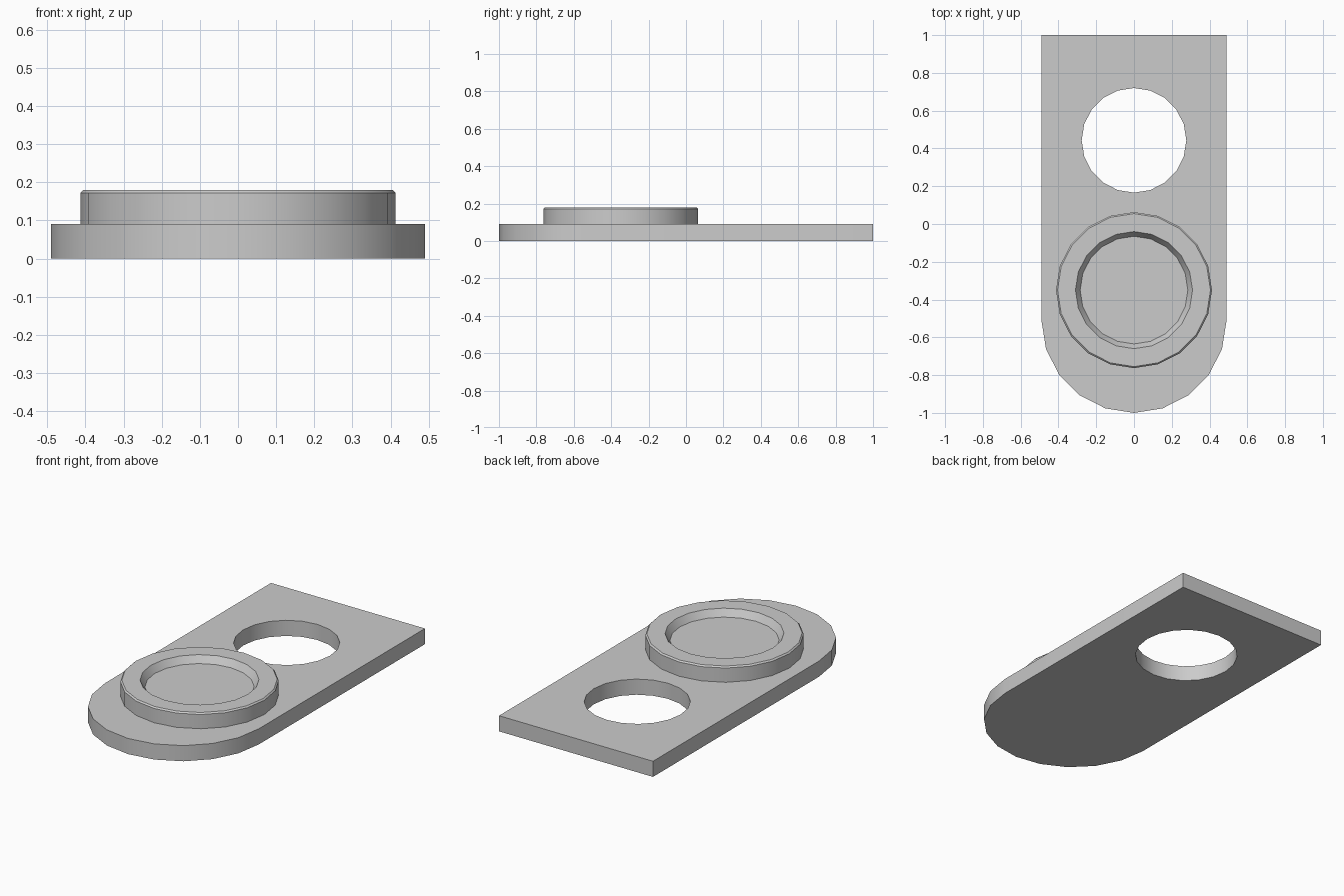
import bpy, bmesh
from math import cos, sin, pi

if "Cube" in bpy.data.objects:
    bpy.data.objects.remove(bpy.data.objects["Cube"])

SIDES = 20


def circle(r, cy, z=0.0, start=0, count=SIDES):
    """Points on a 20-sided circle centred on x = 0."""
    return [(r * cos(2 * pi * (start + i) / SIDES),
             cy + r * sin(2 * pi * (start + i) / SIDES), z) for i in range(count)]


def finish(bm, name):
    bmesh.ops.recalc_face_normals(bm, faces=bm.faces)
    mesh = bpy.data.meshes.new(name)
    bm.to_mesh(mesh)
    bm.free()
    obj = bpy.data.objects.new(name, mesh)
    bpy.context.collection.objects.link(obj)
    bpy.ops.object.select_all(action='DESELECT')
    obj.select_set(True)
    bpy.context.view_layer.objects.active = obj
    bpy.ops.object.shade_smooth_by_angle(angle=0.5)
    return obj


# base plate: square at the back, rounded at the front, with a round through hole
bm = bmesh.new()
outline = [(0.49, 1, 0), (-0.49, 1, 0)] + circle(0.49, -0.51, start=10, count=11)
edges = []
for loop in (outline, circle(0.277, 0.443)):
    verts = [bm.verts.new(p) for p in loop]
    edges += [bm.edges.new((verts[i - 1], verts[i])) for i in range(len(verts))]
bmesh.ops.triangle_fill(bm, edges=edges, use_beauty=True, normal=(0, 0, 1))
ext = bmesh.ops.extrude_face_region(bm, geom=bm.faces[:], use_keep_orig=True)
top = [v for v in ext["geom"] if isinstance(v, bmesh.types.BMVert)]
bmesh.ops.translate(bm, verts=top, vec=(0, 0, 0.09))
finish(bm, "base_plate")

# raised round dish: chamfered rim, sloping inner wall and flat floor
bm = bmesh.new()
profile = [(0.413, 0.09), (0.413, 0.172), (0.405, 0.18), (0.31, 0.18), (0.285, 0.14)]
rings = [[bm.verts.new(p) for p in circle(r, -0.35, z)] for r, z in profile]
for a, b in zip(rings, rings[1:]):
    for i in range(SIDES):
        bm.faces.new((a[i - 1], a[i], b[i], b[i - 1]))
bm.faces.new(rings[-1])
dish = finish(bm, "raised_dish")
